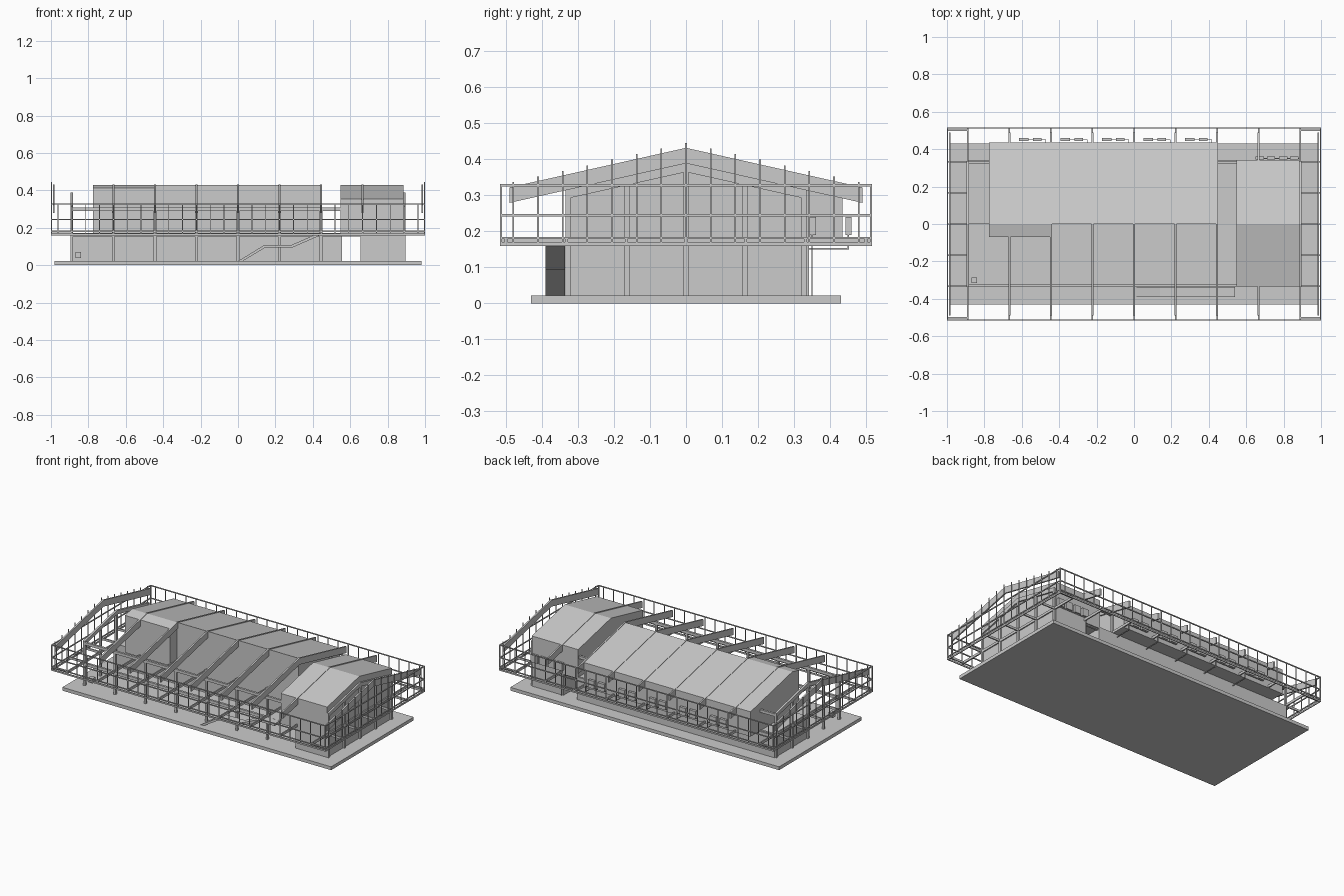
import bpy, bmesh, math
from mathutils import Vector

SLOPE = 0.224
RIDGE = 0.432
FRAMES = [-0.888 + 0.222 * i for i in range(9)]


def roof(y, top=RIDGE):
    return top - SLOPE * abs(y)


def finish(name, bm):
    bmesh.ops.recalc_face_normals(bm, faces=bm.faces[:])
    me = bpy.data.meshes.new(name)
    bm.to_mesh(me)
    bm.free()
    ob = bpy.data.objects.new(name, me)
    bpy.context.collection.objects.link(ob)
    return ob


def add_box(bm, x0, x1, y0, y1, z0, z1):
    r = bmesh.ops.create_cube(bm, size=1)
    for v in r['verts']:
        v.co = Vector(((x0 + x1) / 2 + v.co.x * (x1 - x0),
                       (y0 + y1) / 2 + v.co.y * (y1 - y0),
                       (z0 + z1) / 2 + v.co.z * (z1 - z0)))


def boxes(name, items):
    bm = bmesh.new()
    for b in items:
        add_box(bm, *b)
    return finish(name, bm)


def prism(bm, pts, axis, a, b):
    # profile (u, z) extruded along x or y from a to b
    def put(u, z, t):
        return (t, u, z) if axis == 'x' else (u, t, z)
    lo = [bm.verts.new(put(u, z, a)) for u, z in pts]
    hi = [bm.verts.new(put(u, z, b)) for u, z in pts]
    bm.faces.new(lo)
    bm.faces.new(hi[::-1])
    n = len(pts)
    for i in range(n):
        j = (i + 1) % n
        bm.faces.new((lo[i], lo[j], hi[j], hi[i]))


def prisms(name, items):
    bm = bmesh.new()
    for it in items:
        prism(bm, *it)
    return finish(name, bm)


def chevron(half, top, depth):
    e = roof(half, top)
    return [(-half, e), (0, top), (half, e), (half, e - depth),
            (0, top - depth), (-half, e - depth)]


# ground slab
boxes("ground_slab", [(-0.98, 0.98, -0.43, 0.43, 0, 0.022)])

# upper volumes with pitched tops
T = 0.429
back = [(0, 0.168), (0.435, 0.168), (0.435, roof(0.435, T)), (0, T)]
back_wide = [(-0.07, 0.168), (0.435, 0.168), (0.435, roof(0.435, T)), (0, T),
             (-0.07, roof(0.07, T))]
prisms("long_volume", [(back, 'x', -0.445, 0.44), (back_wide, 'x', -0.775, -0.445)])
end = [(-0.335, 0.16), (0.342, 0.16), (0.342, roof(0.342, T)), (0, T),
       (-0.335, roof(0.335, T))]
prisms("end_volume", [(end, 'x', 0.547, 0.885)])

# lower storey
boxes("lower_rooms", [(-0.885, 0.555, 0.0, 0.342, 0.022, 0.168),
                      (0.655, 0.885, -0.335, 0.342, 0.022, 0.165)])
boxes("gallery_floor", [(0.44, 0.55, -0.335, 0.342, 0.158, 0.17)])

# main rafters, end rafters and gable portal frames
prisms("rafters", [(chevron(0.49, RIDGE, 0.043), 'x', x - 0.005, x + 0.005)
                   for x in FRAMES[1:-1]])
prisms("end_rafters", [(chevron(0.49, RIDGE, 0.043), 'x', x - 0.005, x + 0.005)
                       for x in (-0.985, 0.985)])
prisms("portal_rafters", [(chevron(0.335, 0.39, 0.025), 'x', x - 0.007, x + 0.007)
                          for x in (FRAMES[0], FRAMES[-1])])

# columns: both long sides and the gable ends
cols = [(x - 0.007, x + 0.007, y - 0.007, y + 0.007, 0.022, 0.31)
        for x in FRAMES for y in (-0.328, 0.328)]
cols += [(x - 0.007, x + 0.007, y - 0.007, y + 0.007, 0.022, roof(y, 0.37))
         for x in (FRAMES[0], FRAMES[-1]) for y in (-0.164, 0, 0.164)]
boxes("columns", cols)

# beams: eaves, floor edge and cross beams out to the cage
beams = []
for y in (-0.328, 0.328):
    beams.append((-0.89, 0.89, y - 0.007, y + 0.007, 0.29, 0.308))
    beams.append((-0.89, 0.89, y - 0.007, y + 0.007, 0.153, 0.172))
for x in FRAMES:
    beams.append((x - 0.004, x + 0.004, -0.515, 0.515, 0.168, 0.184))
for s in (-1, 1):
    for y in (-0.5, -0.332, -0.166, 0, 0.166, 0.332, 0.5):
        a, b = sorted((s * 0.888, s * 0.998))
        beams.append((a, b, y - 0.004, y + 0.004, 0.168, 0.182))
boxes("floor_and_eave_beams", beams)

# outer cage rails
rails = []
for z, h in ((0.165, 0.005), (0.182, 0.003), (0.245, 0.003), (0.328, 0.003)):
    for s in (-1, 1):
        rails.append((-1, 1, s * 0.514 - 0.003, s * 0.514 + 0.003, z - h, z + h))
        rails.append((s * 0.997 - 0.003, s * 0.997 + 0.003, -0.515, 0.515, z - h, z + h))
boxes("cage_rails", rails)

# outer cage uprights, rising with the roof at the ends
R = 0.0022
ups = []
for s in (-1, 1):
    for k in range(-1, 26):
        x = -0.888 + 0.074 * k
        ups.append((x - R, x + R, s * 0.514 - R, s * 0.514 + R, 0.162, 0.33))
    for k in range(-7, 8):
        y = 0.0685 * k
        x = s * 0.997
        ups.append((x - R, x + R, y - R, y + R, 0.162, roof(y, 0.445)))
    for t in (-1, 1):
        ups.append((s * 0.997 - 0.003, s * 0.997 + 0.003, t * 0.514 - 0.003,
                    t * 0.514 + 0.003, 0.162, 0.33))
boxes("cage_uprights", ups)

# stair with a middle landing
path = [(0, 0.022), (0.14, 0.108), (0.285, 0.108), (0.43, 0.172), (0.54, 0.172),
        (0.54, 0.158), (0.435, 0.158), (0.29, 0.094), (0.145, 0.094), (0.025, 0.022)]
prisms("stair", [(path, 'y', -0.39, -0.336)])

# wall units and their pipes along the back
units, pipes = [], []
for i in range(5):
    x = -0.615 + 0.222 * i
    units += [(x, x + 0.05, 0.443, 0.46, 0.19, 0.24),
              (x + 0.075, x + 0.12, 0.443, 0.46, 0.19, 0.24)]
    pipes += [(x + 0.02, x + 0.145, 0.449, 0.453, 0.186, 0.19),
              (x + 0.141, x + 0.145, 0.449, 0.453, 0.15, 0.19),
              (x + 0.141, x + 0.145, 0.34, 0.453, 0.15, 0.154)]
for x in (0.65, 0.71, 0.775, 0.835):
    units.append((x, x + 0.045, 0.344, 0.361, 0.19, 0.24))
pipes += [(0.66, 0.885, 0.348, 0.352, 0.186, 0.19), (0.66, 0.664, 0.348, 0.352, 0.022, 0.19)]
boxes("wall_units", units)
boxes("unit_pipes", pipes)

# small box by the front corner
boxes("utility_box", [(-0.87, -0.84, -0.315, -0.285, 0.04, 0.072)])
